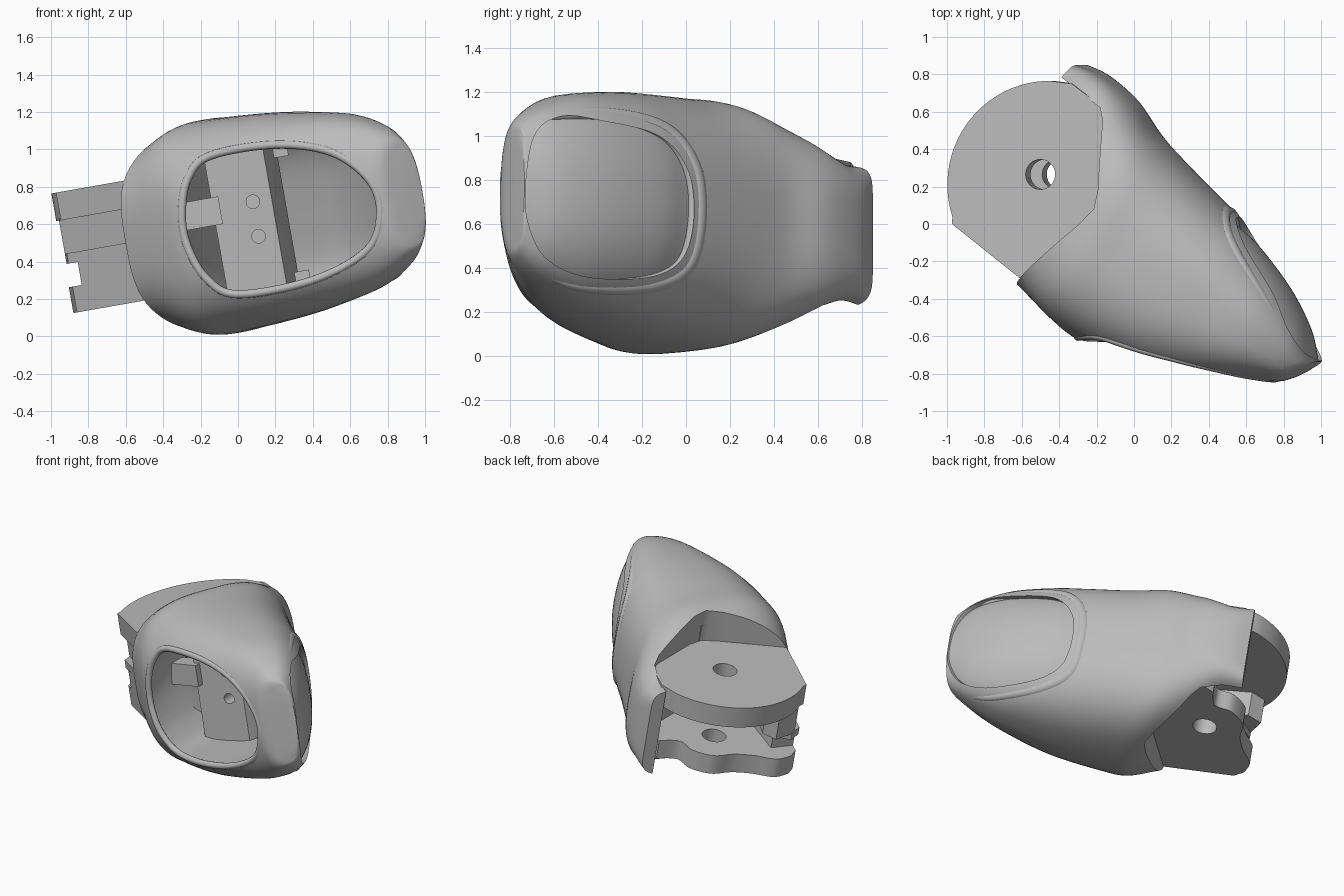
import bpy, bmesh, math
from mathutils import Matrix, Vector
from mathutils.bvhtree import BVHTree

cube = bpy.data.objects.get("Cube")
if cube:
    bpy.data.objects.remove(cube)

# One plain grey for everything
grey = bpy.data.materials.new("plain grey")
grey.use_nodes = True
colour = (0.5, 0.5, 0.5, 1)
grey.diffuse_color = colour
grey.node_tree.nodes["Principled BSDF"].inputs["Base Color"].default_value = colour

# The whole finger is rolled a little about the y axis
ROLL = math.radians(10)
TILT = Matrix.Translation((0, 0, 0.605)) @ Matrix.Rotation(-ROLL, 4, 'Y')


def spline(rows, steps, closed=False):
    """Smooth path through rows of numbers."""
    count, out = len(rows), []
    pick = (lambda i: rows[i % count]) if closed else (lambda i: rows[min(max(i, 0), count - 1)])
    for i in range(count if closed else count - 1):
        for k in range(steps):
            t = k / steps
            out.append([((2 * b) + (c - a) * t + (2 * a - 5 * b + 4 * c - d) * t * t
                         + (3 * b - a - 3 * c + d) * t ** 3) / 2
                        for a, b, c, d in zip(*(pick(i + j) for j in (-1, 0, 1, 2)))])
    if not closed:
        out.append(list(rows[-1]))
    return out


def finish(bm, name, matrix=None):
    if matrix:
        bm.transform(matrix)
    bmesh.ops.recalc_face_normals(bm, faces=bm.faces)
    mesh = bpy.data.meshes.new(name)
    bm.to_mesh(mesh)
    bm.free()
    mesh.materials.append(grey)
    obj = bpy.data.objects.new(name, mesh)
    bpy.context.collection.objects.link(obj)
    return obj


def bridge(name, rings, matrix=None):
    """Closed solid through a row of rings."""
    bm = bmesh.new()
    loops = [[bm.verts.new(p) for p in ring] for ring in rings]
    n = len(loops[0])
    for a, b in zip(loops, loops[1:]):
        for i in range(n):
            j = (i + 1) % n
            bm.faces.new((a[i], a[j], b[j], b[i]))
    bm.faces.new(loops[0])
    bm.faces.new(loops[-1])
    return finish(bm, name, matrix)


def prism(name, outline, axis, low, high):
    """Extrude an outline along x, y or the rolled hinge axis w."""
    place = {'x': lambda a, b, h: (h, a, b), 'y': lambda a, b, h: (a, h, b),
             'w': lambda a, b, h: (a, b, h)}[axis]
    rings = [[place(a, b, h) for a, b in outline] for h in (low, high)]
    return bridge(name, rings, TILT if axis == 'w' else None)


def circle(x, y, radius, start=0, stop=360, count=48):
    angles = [math.radians(start + (stop - start) * i / count) for i in range(count)]
    return [(x + radius * math.cos(a), y + radius * math.sin(a)) for a in angles]


def combine(target, tool, operation='DIFFERENCE'):
    mod = target.modifiers.new("combine", 'BOOLEAN')
    mod.operation, mod.object, mod.solver = operation, tool, 'EXACT'
    bpy.context.view_layer.objects.active = target
    bpy.ops.object.modifier_apply(modifier=mod.name)
    bpy.data.objects.remove(tool)
    return target


def shell(name, rows, steps=6, around=72):
    """Loft of rounded sections, each from a pad point to a nail point."""
    rings = []
    for px, py, qx, qy, half, power in spline(rows, steps):
        ring = []
        for i in range(around):
            a = math.tau * i / around
            c, s = math.cos(a), math.sin(a)
            t = math.copysign(abs(c) ** (2 / power), c)
            w = math.copysign(abs(s) ** (2 / power), s) * half
            x, y = (px + qx + t * (qx - px)) / 2, (py + qy + t * (qy - py)) / 2
            ring.append((x / math.cos(ROLL), y, w))
        rings.append(ring)
    return bridge(name, rings, TILT)


def tube(name, points, radii, closed):
    curve = bpy.data.curves.new(name, 'CURVE')
    curve.dimensions = '3D'
    curve.bevel_depth, curve.bevel_resolution = 1, 4
    line = curve.splines.new('POLY')
    line.points.add(len(points) - 1)
    for slot, p, r in zip(line.points, points, radii):
        slot.co, slot.radius = (*p, 1), r
    line.use_cyclic_u = closed
    curve.materials.append(grey)
    obj = bpy.data.objects.new(name, curve)
    bpy.context.collection.objects.link(obj)


# Sections from hinge to tip: pad x, y, nail x, y, half height, squareness
sections = [
    (-.96, 0, -.28, .85, .33, 8), (-.78, -.16, -.15, .79, .345, 5),
    (-.6, -.33, .01, .65, .48, 3.1), (-.42, -.51, .13, .47, .57, 2.9),
    (-.27, -.63, .3, .29, .57, 2.6), (0, -.755, .52, .07, .55, 2.5),
    (.25, -.815, .66, -.08, .52, 2.5), (.5, -.835, .83, -.32, .47, 2.5),
    (.68, -.84, .94, -.54, .39, 2.5), (.78, -.84, .98, -.7, .31, 2.5),
    (.87, -.8, .985, -.725, .24, 2.5), (.95, -.755, .985, -.735, .14, 2.5)]
body = shell("finger_body", sections)
skin = BVHTree.FromObject(body, bpy.context.evaluated_depsgraph_get())


def moved(row, pad, nail, scale, power):
    """Slide the ends of a section along its width."""
    px, py, qx, qy, half = row[:5]
    d = Vector((qx - px, qy - py)).normalized()
    return (px + d.x * pad, py + d.y * pad, qx + d.x * nail, qy + d.y * nail, half * scale, power)


# Clear the hinge end of the body
hinge_zone = [(-.36, .8), (-.12, .62), (-.1, .55), (-.1, .18), (-.12, .08), (-.2, 0),
              (-.55, -.28), (-.95, -.6), (-2, -.6), (-2, 2), (-.5, 2)]
combine(body, prism("hinge_cutter", hinge_zone, 'w', -1, 1))

# Open the pad side and hollow the tip
opening = spline([(-.3, .65), (-.27, .84), (-.15, .965), (.2, 1.025), (.5, .985), (.7, .84),
                  (.76, .66), (.69, .46), (.4, .3), (0, .225), (-.17, .31), (-.27, .48)], 8, True)
cavity = prism("cavity_cutter", opening, 'y', -1.5, 1)
inner = shell("cavity_limit", [moved(r, -.4, -.2, .9, 4) for r in sections[3:10]])
combine(body, combine(cavity, inner, 'INTERSECT'))

# Sink a domed nail into the back of the tip
nail = spline([(-.73, .75), (-.69, 1), (-.57, 1.09), (-.38, 1.07), (-.12, 1), (.01, .84),
               (.035, .62), (-.02, .44), (-.17, .36), (-.45, .36), (-.63, .44), (-.71, .58)], 8, True)
drops = [.045] * 6 + [.028, .018, .014, .012, .012, .012]
nail_rows = [moved(r, -.1, -d, .99, 2.25) for r, d in zip(sections, drops)]
px, py, qx, qy, half, power = nail_rows[-1]
nail_rows[-1] = (px + .02, py - .03, qx + .02, qy - .03, half, power)
pocket = prism("nail_cutter", nail, 'x', .42, 1.5)
combine(body, combine(pocket, shell("nail_surface", nail_rows)))

# Rounded lip around the pad opening
lip = []
for x, z in opening:
    hit = skin.ray_cast(Vector((x, -3, z)), Vector((0, 1, 0)))[0]
    if hit:
        lip.append(hit + Vector((0, .018, 0)))
tube("opening_lip", lip, [.022] * len(lip), True)

# Fold of skin around the nail, fading towards the tip
fold = []
for y, z in spline([(-.62, 1.09), (-.36, 1.1), (-.09, 1.03), (.045, .86), (.07, .62),
                    (.015, .41), (-.16, .325), (-.45, .325), (-.62, .38)], 8):
    hit = skin.ray_cast(Vector((3, y, z)), Vector((-1, 0, 0)))[0]
    if hit:
        fold.append(hit - Vector((.034, .024, 0)))
last = len(fold) - 1
tube("nail_fold", fold, [.01 + .04 * abs(math.sin(math.pi * i / last)) ** .5
                         for i in range(last + 1)], False)

# Mounting block inside the opening, with two screw holes
block = prism("mounting_block", [(-.12, -.3), (.2, -.24), (.27, -.06), (.27, .06), (-.12, .1)],
              'w', -.45, .45)
for x, z in ((.08, .72), (.11, .535)):
    combine(block, prism("screw_cutter", circle(x, z, .036), 'y', -.6, -.1))
prism("cross_bar", [(-.36, -.34), (-.08, -.34), (-.08, -.22), (-.36, -.22)], 'w', .01, .16)
for side in (-1, 1):
    low, high = sorted((side * .31, side * .37))
    prism("inner_tab", [(.25, -.2), (.33, -.2), (.33, .06), (.25, .06)], 'w', low, high)

# Hinge plates: a broad round one above, a waisted one below
corner = (-.46, -.37)
pad_edge = [corner, (-.93, 0)]
root = [(-.28, .75), (-.08, .6), (-.08, .15), (-.18, -.03)]
round_edge = circle(-.4, .21, .555, 198, 88)
waist = spline([(-.95, .08), (-.91, .19), (-.78, .27), (-.68, .36), (-.6, .48), (-.46, .53),
                (-.34, .5), (-.24, .6)], 6)
hinge = [prism("upper_hinge_plate", pad_edge + round_edge + root, 'w', .18, .33),
         prism("lower_hinge_plate", pad_edge + waist + root[1:], 'w', -.32, -.18)]
for plate in hinge:
    combine(plate, prism("pin_cutter", circle(-.45, .265, .08), 'w', -.6, .6))

# Stepped wall joining the plates on the pad side
inside = (-.4, -.13)
prism("hinge_wall", [corner, (-.88, -.04), (-.8, .1), inside], 'w', -.2, -.05)
prism("hinge_ledge", [corner, (-.93, 0), (-.94, .1), (-.82, .16), inside], 'w', -.055, 0)
prism("hinge_recess", [(-.54, -.25), (-.94, .07), (-.91, .24), (-.8, .24), inside], 'w', -.01, .19)

# Smooth the curved surfaces and keep the edges crisp
bpy.ops.object.select_all(action='DESELECT')
for obj in bpy.context.collection.objects:
    if obj.type == 'MESH' and obj.data.materials and obj.data.materials[0] == grey:
        obj.select_set(True)
        bpy.context.view_layer.objects.active = obj
bpy.ops.object.shade_smooth_by_angle(angle=math.radians(35))
